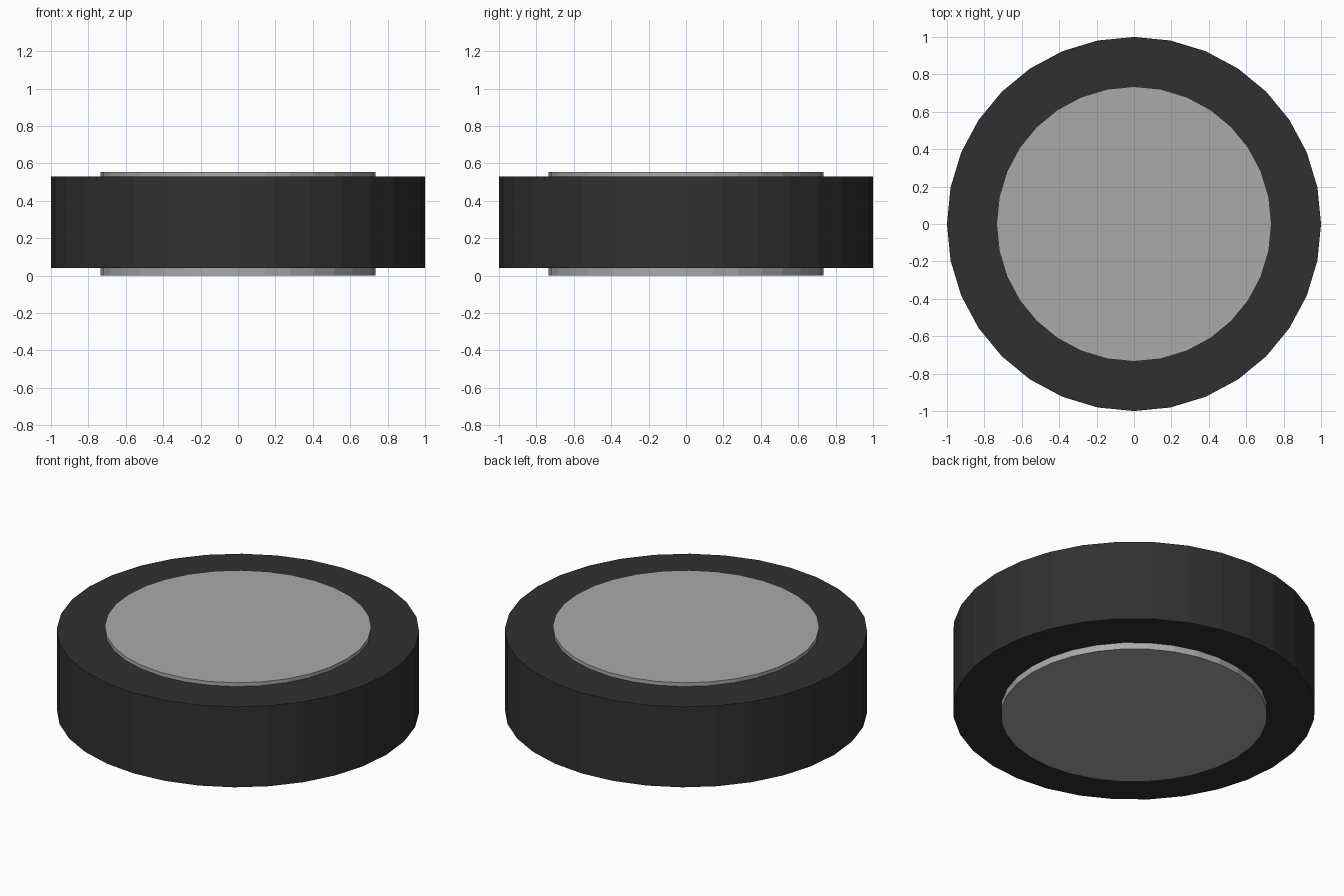
import bpy

if "Cube" in bpy.data.objects:
    bpy.data.objects.remove(bpy.data.objects["Cube"])


def disc(name, radius, z0, z1, color):
    """Flat-shaded 32-sided cylinder between two heights."""
    bpy.ops.mesh.primitive_cylinder_add(
        vertices=32, radius=radius, depth=z1 - z0, location=(0, 0, (z0 + z1) / 2))
    ob = bpy.context.object
    ob.name = name
    mat = bpy.data.materials.new(name + "_material")
    mat.diffuse_color = (*color, 1)
    mat.use_nodes = True
    mat.node_tree.nodes["Principled BSDF"].inputs["Base Color"].default_value = mat.diffuse_color
    ob.data.materials.append(mat)
    return ob


# Dark outer tyre
disc("tyre", 1.0, 0.04, 0.53, (0.03, 0.03, 0.03))

# Grey hub, standing slightly proud on both sides
disc("hub", 0.735, 0.0, 0.553, (0.4, 0.4, 0.4))
